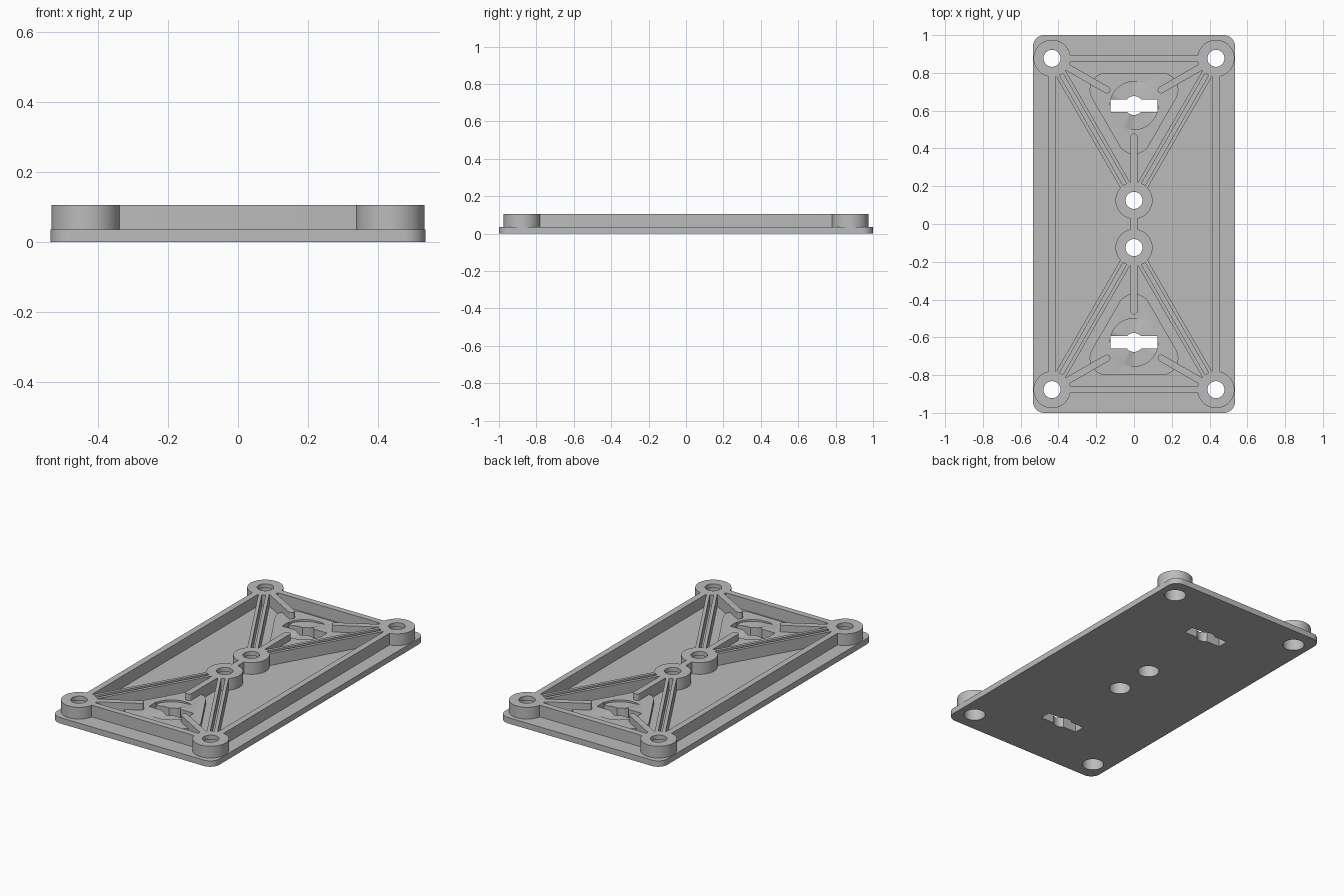
import bpy, bmesh, math
from mathutils import Vector, Matrix

if "Cube" in bpy.data.objects:
    bpy.data.objects.remove(bpy.data.objects["Cube"])

PLATE_TOP, PAD_TOP, TOP = 0.035, 0.065, 0.105
CORNER_X, CORNER_Y, INNER_Y, SLOT_Y = 0.434, 0.877, 0.125, 0.627

grey = bpy.data.materials.new("grey plastic")
grey.use_nodes = True
grey.diffuse_color = (0.5, 0.5, 0.5, 1)
grey.node_tree.nodes["Principled BSDF"].inputs["Base Color"].default_value = (0.5, 0.5, 0.5, 1)

parts = []


def finish(name, bm, cutter=False):
    bmesh.ops.recalc_face_normals(bm, faces=bm.faces)
    mesh = bpy.data.meshes.new(name)
    bm.to_mesh(mesh)
    bm.free()
    mesh.materials.append(grey)
    obj = bpy.data.objects.new(name, mesh)
    bpy.context.collection.objects.link(obj)
    if cutter:
        obj.hide_render = True
    else:
        parts.append(obj)
    return obj


def prism(name, outline, z0, z1, cutter=False):
    bm = bmesh.new()
    face = bm.faces.new([bm.verts.new((p[0], p[1], z0)) for p in outline])
    up = bmesh.ops.extrude_face_region(bm, geom=[face])["geom"]
    verts = [v for v in up if isinstance(v, bmesh.types.BMVert)]
    bmesh.ops.translate(bm, verts=verts, vec=(0, 0, z1 - z0))
    return finish(name, bm, cutter)


def arc(cx, cy, r, a0, a1, n):
    angles = [math.radians(a0 + (a1 - a0) * i / n) for i in range(n + 1)]
    return [(cx + r * math.cos(a), cy + r * math.sin(a)) for a in angles]


def circle(cx, cy, r, n=48):
    return arc(cx, cy, r, 0, 360, n)[:-1]


def capsule(a, b, width):
    a, b = Vector(a), Vector(b)
    turn = math.degrees(math.atan2(b.y - a.y, b.x - a.x))
    r = width / 2
    return arc(*b, r, turn - 90, turn + 90, 10) + arc(*a, r, turn + 90, turn + 270, 10)


def rib(name, a, b, width=0.037, side=0.0, trim_end=0.085):
    """Wall between two boss centres, trimmed clear of their holes."""
    a, b = Vector(a), Vector(b)
    d = (b - a).normalized()
    off = Vector((-d.y, d.x)) * side
    return prism(name, capsule(a + d * 0.085 + off, b - d * trim_end + off, width), PLATE_TOP, TOP)


def cut(obj, cutters):
    for c in cutters:
        mod = obj.modifiers.new("cut", "BOOLEAN")
        mod.operation, mod.solver, mod.object = "DIFFERENCE", "EXACT", c
    bpy.context.view_layer.update()
    evaluated = obj.evaluated_get(bpy.context.evaluated_depsgraph_get())
    mesh = bpy.data.meshes.new_from_object(evaluated)
    obj.modifiers.clear()
    obj.data = mesh


def hole_cutter(x, y):
    """Screw hole with a wider counterbore from below."""
    bm = bmesh.new()
    profile = [(0, -0.1), (0.06, -0.1), (0.06, 0.075), (0.045, 0.08), (0.045, 0.2), (0, 0.2)]
    verts = [bm.verts.new((r, 0, z)) for r, z in profile]
    edges = [bm.edges.new(pair) for pair in zip(verts, verts[1:])]
    bmesh.ops.spin(bm, geom=verts + edges, cent=(0, 0, 0), axis=(0, 0, 1),
                   angle=math.tau, steps=40)
    bmesh.ops.remove_doubles(bm, verts=bm.verts, dist=0.0001)
    bmesh.ops.translate(bm, verts=bm.verts, vec=(x, y, 0))
    return finish("hole_cutter", bm, True)


def ramp_cutter(cy, turn):
    """Sector whose floor falls toward the key slot."""
    bm = bmesh.new()
    floor = [(65, PAD_TOP), (90, 0.054), (155, 0.054), (180, 0.037)]
    rows = []
    for (a0, z0), (a1, z1) in zip(floor, floor[1:]):
        n = round((a1 - a0) / 5)
        rows += [(a0 + (a1 - a0) * i / n, z0 + (z1 - z0) * i / n) for i in range(n)]
    rows.append(floor[-1])
    cols = []
    for a, z in rows:
        t = math.radians(a + turn)
        ring = [(0.02, z), (0.127, z), (0.127, 0.2), (0.02, 0.2)]
        cols.append([bm.verts.new((r * math.cos(t), cy + r * math.sin(t), h)) for r, h in ring])
    for p, q in zip(cols, cols[1:]):
        for i in range(4):
            j = (i + 1) % 4
            bm.faces.new((p[i], p[j], q[j], q[i]))
    bm.faces.new(cols[0])
    bm.faces.new(cols[-1])
    return finish("ramp_cutter", bm, True)


# Base plate with rounded corners
outline = []
for k, (sx, sy) in enumerate([(1, 1), (-1, 1), (-1, -1), (1, -1)]):
    outline += arc(sx * 0.475, sy * 0.94, 0.06, k * 90, k * 90 + 90, 10)
plate = prism("base_plate", outline, 0, PLATE_TOP)

# Screw bosses
boss_spots = [(sx * CORNER_X, sy * CORNER_Y) for sx in (-1, 1) for sy in (-1, 1)]
boss_spots += [(0, INNER_Y), (0, -INNER_Y)]
plate_cutters = []
for x, y in boss_spots:
    hole = hole_cutter(x, y)
    boss = prism("screw_boss", circle(x, y, 0.098), PLATE_TOP, TOP)
    cut(boss, [hole])
    plate_cutters.append(hole)

# Side rails and centre link
for s in (-1, 1):
    rib("side_rail", (s * CORNER_X, -CORNER_Y), (s * CORNER_X, CORNER_Y))
rib("centre_link", (0, -INNER_Y), (0, INNER_Y))

# Each end: rail, braces, spurs and a keyed pad
extra = []
for s in (1, -1):
    inner, middle = (0, s * INNER_Y), (0, s * SLOT_Y)
    rib("end_rail", (-CORNER_X, s * CORNER_Y), (CORNER_X, s * CORNER_Y))
    rib("inner_spur", inner, middle, trim_end=0.166)
    for sx in (-1, 1):
        corner = (sx * CORNER_X, s * CORNER_Y)
        for side in (-0.02, 0.02):
            rib("diagonal_brace", corner, inner, 0.019, side)
        rib("corner_spur", corner, middle, trim_end=0.166)

    # Rounded triangular pad
    tri = []
    for k in range(3):
        a = s * 90 + 60 + 120 * k
        t = math.radians(a)
        tri += arc(0.167 * math.cos(t), s * SLOT_Y + 0.167 * math.sin(t), 0.09, a - 60, a + 60, 14)
    pad = prism("key_pad", tri, PLATE_TOP, PAD_TOP)

    # Key slot: a bar with a round middle
    w, r = 0.033, 0.05
    lean = math.degrees(math.asin(w / r))
    cy = s * SLOT_Y
    key = [(0.125, cy - w), (0.125, cy + w)] + arc(0, cy, r, lean, 180 - lean, 12)
    key += [(-0.125, cy + w), (-0.125, cy - w)] + arc(0, cy, r, 180 + lean, 360 - lean, 12)
    slot = prism("slot_cutter", key, -0.1, 0.2, True)
    ramps = [ramp_cutter(cy, turn) for turn in (0, 180)]
    cut(pad, [slot] + ramps)
    plate_cutters.append(slot)
    extra += ramps

cut(plate, plate_cutters)
for c in plate_cutters + extra:
    bpy.data.objects.remove(c)

# Smooth curved walls, crisp edges
bpy.ops.object.select_all(action="DESELECT")
for p in parts:
    p.select_set(True)
bpy.context.view_layer.objects.active = plate
bpy.ops.object.shade_smooth_by_angle(angle=math.radians(30))
